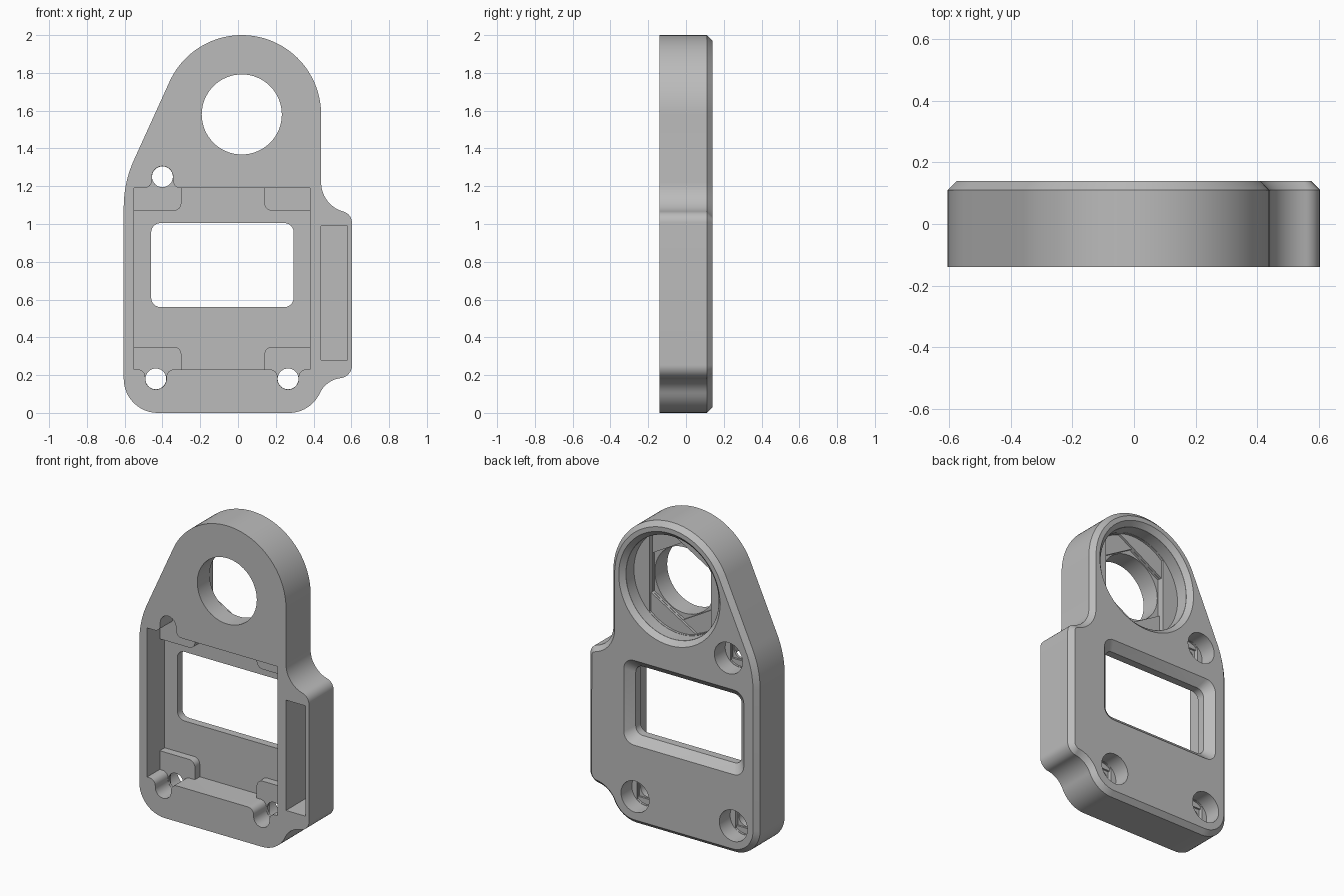
import bpy
import bmesh
from math import sin, cos, radians, pi

cube = bpy.data.objects.get("Cube")
if cube:
    bpy.data.objects.remove(cube, do_unlink=True)

FRONT, BACK, CHAMFER = -0.14, 0.14, 0.03
FLOOR, BOSS_FACE = 0.04, -0.01
OUT_F, OUT_B = FRONT - 0.05, BACK + 0.05

grey = bpy.data.materials.new("plain grey")
grey.use_nodes = True
grey.diffuse_color = (0.5, 0.5, 0.5, 1)
grey.node_tree.nodes["Principled BSDF"].inputs["Base Color"].default_value = (0.5, 0.5, 0.5, 1)


def arc(cx, cz, r, a0, a1, n=12):
    angles = [radians(a0 + (a1 - a0) * i / n) for i in range(n + 1)]
    return [(cx + r * cos(a), cz + r * sin(a)) for a in angles]


def circle(cx, cz, r, n=64):
    return arc(cx, cz, r, 0, 360 - 360 / n, n - 1)


def rounded(x0, x1, z0, z1, r):
    return (arc(x1 - r, z1 - r, r, 0, 90, 6) + arc(x0 + r, z1 - r, r, 90, 180, 6)
            + arc(x0 + r, z0 + r, r, 180, 270, 6) + arc(x1 - r, z0 + r, r, 270, 360, 6))


def rect(x0, x1, z0, z1):
    return [(x0, z0), (x1, z0), (x1, z1), (x0, z1)]


def clipped_circle(cx, cz, r, half, directions, n=180):
    """Circle limited to strips of the given half width."""
    pts = []
    for i in range(n):
        t = 2 * pi * i / n
        d = min([r] + [half / max(abs(sin(t - radians(a))), 1e-6) for a in directions])
        pts.append((cx + d * cos(t), cz + d * sin(t)))
    return pts


def inset(pts, d):
    """Move a counter-clockwise outline inwards along its vertex normals."""
    out = []
    for i, (x, z) in enumerate(pts):
        (ax, az), (bx, bz) = pts[i - 1], pts[(i + 1) % len(pts)]
        tx, tz = bx - ax, bz - az
        s = d / (tx * tx + tz * tz) ** 0.5
        out.append((x - tz * s, z + tx * s))
    return out


def loft(name, layers):
    """Closed solid through (y, outline) layers."""
    bm = bmesh.new()
    rings = [[bm.verts.new((x, y, z)) for x, z in pts] for y, pts in layers]
    n = len(rings[0])
    for a, b in zip(rings, rings[1:]):
        for i in range(n):
            j = (i + 1) % n
            bm.faces.new((a[i], a[j], b[j], b[i]))
    bm.faces.new(rings[0])
    bm.faces.new(rings[-1])
    bmesh.ops.recalc_face_normals(bm, faces=bm.faces)
    mesh = bpy.data.meshes.new(name)
    bm.to_mesh(mesh)
    bm.free()
    mesh.materials.append(grey)
    obj = bpy.data.objects.new(name, mesh)
    bpy.context.collection.objects.link(obj)
    return obj


def combine(operation, name, layers):
    tool = loft(name, layers)
    tool.hide_render = True
    mod = body.modifiers.new(name, "BOOLEAN")
    mod.operation, mod.solver, mod.object = operation, "EXACT", tool
    bpy.context.view_layer.objects.active = body
    bpy.ops.object.modifier_apply(modifier=mod.name)
    bpy.data.objects.remove(tool, do_unlink=True)


def cut(name, *layers):
    combine("DIFFERENCE", name, layers)


# Body outline, counter-clockwise from the lower right corner
parts = [arc(0.27, 0.18, 0.18, 270, 335), arc(0.56, 0.045, 0.14, 155, 97),
         arc(0.534, 0.253, 0.07, -83, 0), arc(0.543, 1.0075, 0.06, 0, 75),
         arc(0.60, 1.22, 0.16, 255, 180), arc(0.02, 1.58, 0.42, 0, 155, 48),
         arc(-0.005, 1.09, 0.60, 155, 180), arc(-0.425, 0.18, 0.18, 180, 270)]
outline = []
for p in [q for part in parts for q in part]:
    if not outline or abs(p[0] - outline[-1][0]) + abs(p[1] - outline[-1][1]) > 0.004:
        outline.append(p)
body = loft("housing_body", [(FRONT, outline), (BACK - CHAMFER, outline),
                             (BACK, inset(outline, CHAMFER))])

# Front cavity with four corner bosses
cut("cavity", (OUT_F, rect(-0.55, 0.38, 0.23, 1.19)), (FLOOR, rect(-0.55, 0.38, 0.23, 1.19)))
for x0, x1 in ((-0.56, -0.30), (0.14, 0.39)):
    for z0, z1 in ((0.22, 0.35), (1.07, 1.20)):
        # Only the corner facing the middle of the cavity is rounded
        pts = rect(x0, x1, z0, z1)
        k = (2 if x0 < 0 else 3) if z0 < 0.5 else (1 if x0 < 0 else 0)
        sx, sz = (1 if k in (1, 2) else -1), (1 if k > 1 else -1)
        start = {(1, -1): 270, (1, 1): 0, (-1, 1): 90, (-1, -1): 180}[(sx, sz)]
        pts[k:k + 1] = arc(pts[k][0] - sx * 0.04, pts[k][1] - sz * 0.04, 0.04, start, start + 90, 6)
        combine("UNION", "boss", [(BOSS_FACE, pts), (FLOOR + 0.02, pts)])

# Slot in the side tab
cut("side_slot", (OUT_F, rect(0.44, 0.58, 0.28, 0.99)), (0.08, rect(0.44, 0.58, 0.28, 0.99)))

# Window, flared at the back
inner = rounded(-0.46, 0.295, 0.56, 1.005, 0.05)
outer = rounded(-0.51, 0.345, 0.51, 1.055, 0.07)
wide = rounded(-0.52, 0.355, 0.50, 1.065, 0.08)
cut("window", (0.0, inner), (BACK - 0.05, inner), (BACK, outer), (BACK + 0.01, wide))


def stepped_hole(cx, cz, hole, recess, top, step, directions):
    """Through hole with a back recess and strip-shaped steps on its floor."""
    cut("recess", (top, circle(cx, cz, recess)), (OUT_B, circle(cx, cz, recess)))
    for i in range(len(directions)):
        pts = clipped_circle(cx, cz, recess - 0.002 * (i + 1), hole + 0.008 - 0.002 * i,
                             directions[:i + 1])
        cut("step", (top - step * (i + 1), pts), (BACK - 0.05, pts))
    cut("hole", (OUT_F, circle(cx, cz, hole)), (BACK - 0.04, circle(cx, cz, hole)))


# Large ring opening with a chamfered rim
stepped_hole(0.02, 1.58, 0.212, 0.33, 0.03, 0.015, (90, 30, 150))
cut("ring_rim", (BACK - CHAMFER, circle(0.02, 1.58, 0.331)), (BACK, circle(0.02, 1.58, 0.361)),
    (BACK + 0.01, circle(0.02, 1.58, 0.371)))

# Screw holes, each with a flared notch towards the cavity
for cx, cz, up in ((-0.40, 1.25, -1), (-0.435, 0.18, 1), (0.265, 0.18, 1)):
    edge = 0.06 if up < 0 else 0.05
    notch = (arc(0, 0, 0.056, 180, 360, 24) + arc(0.096, edge - 0.04, 0.04, 180, 90, 6)
             + [(0.096, edge + 0.03), (-0.096, edge + 0.03)]
             + arc(-0.096, edge - 0.04, 0.04, 90, 0, 6))
    notch = [(cx + x, cz + up * z) for x, z in notch]
    cut("notch", (OUT_F, notch), (BOSS_FACE, notch))
    stepped_hole(cx, cz, 0.055, 0.10, 0.03, 0.012, (90, 0))

# Smooth curved walls, keep edges sharp
bpy.ops.object.select_all(action="DESELECT")
body.select_set(True)
bpy.context.view_layer.objects.active = body
bpy.ops.object.shade_smooth_by_angle(angle=radians(25))
